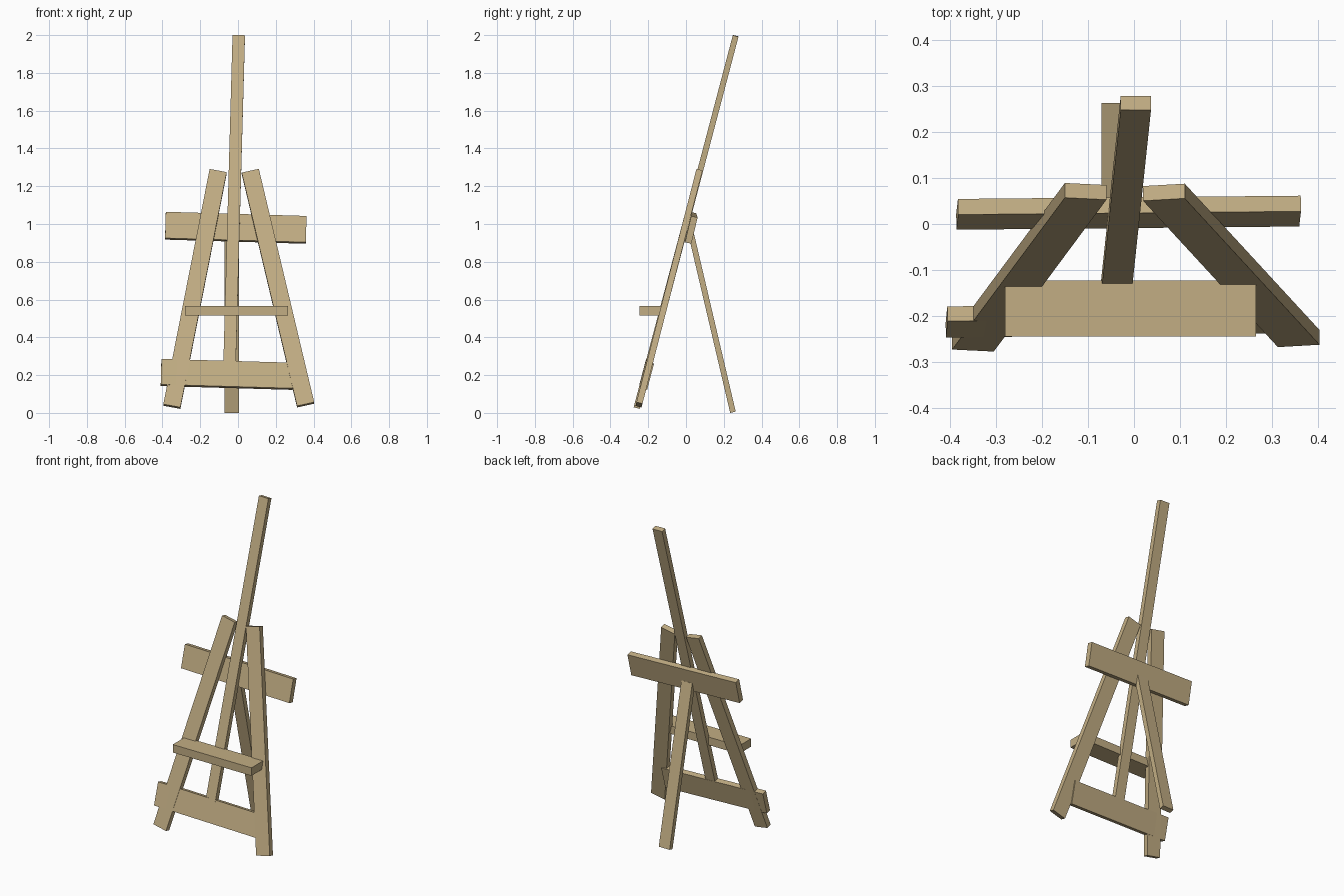
import bpy
from mathutils import Vector, Matrix

if "Cube" in bpy.data.objects:
    bpy.data.objects.remove(bpy.data.objects["Cube"])

wood = bpy.data.materials.new("light wood")
wood.diffuse_color = (0.54, 0.42, 0.23, 1)
wood.use_nodes = True
wood.node_tree.nodes["Principled BSDF"].inputs["Base Color"].default_value = wood.diffuse_color


def board(name, start, end, width, thick, across):
    """Plank whose front face runs along start-end; thickness goes back (+y)."""
    a, b = Vector(start), Vector(end)
    along = (b - a).normalized()
    side = Vector(across)
    side = (side - along * side.dot(along)).normalized()
    back = along.cross(side)
    if back.y < 0:
        side, back = -side, -back
    rot = Matrix((along, side, back)).transposed().to_4x4()
    size = Matrix.Diagonal(((b - a).length, width, thick, 1))
    bpy.ops.mesh.primitive_cube_add(size=1)
    ob = bpy.context.object
    ob.name = name
    ob.data.transform(Matrix.Translation((a + b) / 2 + back * thick / 2) @ rot @ size)
    ob.data.materials.append(wood)
    return ob


X, LEAN = (1, 0, 0), (0, 0.264, 1)

# Leaning front frame: two splayed legs and the tall centre mast
board("left_leg", (-0.35, -0.275, 0.038), (-0.105, 0.055, 1.283), 0.092, 0.033, X)
board("right_leg", (0.358, -0.265, 0.047), (0.065, 0.053, 1.282), 0.093, 0.033, X)
board("centre_mast", (-0.046, -0.223, 0.21), (0.004, 0.248, 2.0), 0.066, 0.031, X)

# Slightly crooked cross boards
board("lower_crossbar", (-0.407, -0.229, 0.218), (0.29, -0.22, 0.198), 0.14, 0.033, LEAN)
board("upper_crossbar", (-0.384, 0.004, 0.995), (0.361, 0.011, 0.973), 0.143, 0.035, (0, 0.235, 1))

# Level canvas shelf
board("canvas_shelf", (-0.28, -0.245, 0.54), (0.265, -0.245, 0.54), 0.05, 0.122, (0, 0, 1))

# Rear prop leg
board("rear_leg", (-0.033, 0.234, 0.0), (-0.033, 0.01, 0.955), 0.075, 0.03, X)
